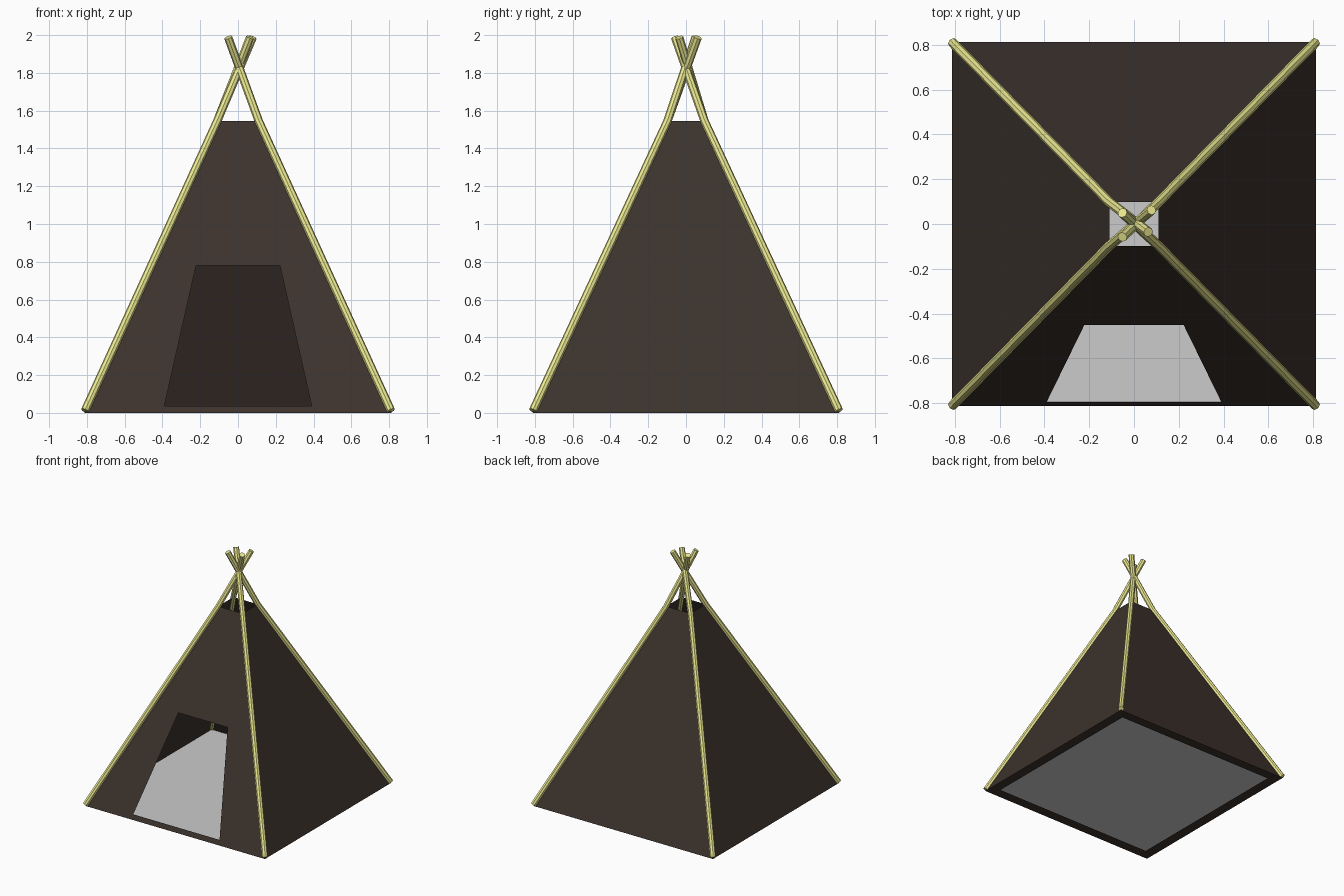
import bpy, bmesh
from mathutils import Vector

if "Cube" in bpy.data.objects:
    bpy.data.objects.remove(bpy.data.objects["Cube"])


def material(name, rgb):
    m = bpy.data.materials.new(name)
    m.diffuse_color = (*rgb, 1)
    m.use_nodes = True
    m.node_tree.nodes["Principled BSDF"].inputs["Base Color"].default_value = m.diffuse_color
    return m


CLOTH = material("dark_cloth", (0.045, 0.032, 0.026))
WOOD = material("pale_wood", (0.83, 0.81, 0.28))

BASE, TOP_X, TOP_Y, H = 0.812, 0.11, 0.098, 1.545


def mesh_object(name, bm, mat=None):
    bmesh.ops.remove_doubles(bm, verts=bm.verts, dist=1e-5)
    bmesh.ops.recalc_face_normals(bm, faces=bm.faces)
    me = bpy.data.meshes.new(name)
    bm.to_mesh(me)
    bm.free()
    ob = bpy.data.objects.new(name, me)
    bpy.context.collection.objects.link(ob)
    if mat:
        me.materials.append(mat)
    return ob


def quad(bm, *pts):
    bm.faces.new([bm.verts.new(p) for p in pts])


def square(half_x, half_y, z):
    return [Vector((sx * half_x, sy * half_y, z))
            for sx, sy in ((-1, -1), (1, -1), (1, 1), (-1, 1))]


def front(x, z):
    # point on the sloping front panel
    return Vector((x, -(BASE + (TOP_Y - BASE) * z / H), z))


# Cloth cover: three plain walls, a front wall around the doorway, a hem below
bm = bmesh.new()
low, high = square(BASE, BASE, 0), square(TOP_X, TOP_Y, H)
hem = square(0.73, 0.73, 0.003)
for i in range(4):
    j = (i + 1) % 4
    quad(bm, low[i], hem[i], hem[j], low[j])
    if i:
        quad(bm, low[i], low[j], high[j], high[i])
door = [front(-0.39, 0.037), front(0.39, 0.037), front(0.222, 0.78), front(-0.222, 0.78)]
outer = [low[0], low[1], high[1], high[0]]
for i in range(4):
    j = (i + 1) % 4
    quad(bm, outer[i], outer[j], door[j], door[i])
cover = mesh_object("cloth_cover", bm, CLOTH)

# Grey floor mat resting on the hem
bm = bmesh.new()
quad(bm, *square(0.8, 0.8, 0.012))
mesh_object("floor_mat", bm)

# Four poles, bent at the cloth's top edge and crossing below their tips
tips = {(-1, -1): (0.078, 0.062), (1, -1): (-0.052, 0.05),
        (1, 1): (-0.052, -0.058), (-1, 1): (0.064, -0.036)}
for (sx, sy), (tx, ty) in tips.items():
    name = f"{'front' if sy < 0 else 'back'}_{'left' if sx < 0 else 'right'}_pole"
    cu = bpy.data.curves.new(name, "CURVE")
    cu.dimensions = "3D"
    cu.bevel_depth = 0.022
    cu.bevel_resolution = 2
    cu.use_fill_caps = True
    path = [(sx * 0.81, sy * 0.81, 0.012), (sx * 0.11, sy * 0.098, 1.545), (tx, ty, 1.988)]
    sp = cu.splines.new("POLY")
    sp.points.add(2)
    for p, co in zip(sp.points, path):
        p.co = (*co, 1)
    cu.materials.append(WOOD)
    ob = bpy.data.objects.new(name, cu)
    bpy.context.collection.objects.link(ob)
    bpy.ops.object.select_all(action="DESELECT")
    ob.select_set(True)
    bpy.context.view_layer.objects.active = ob
    bpy.ops.object.convert(target="MESH")
    bpy.ops.object.shade_smooth_by_angle()
